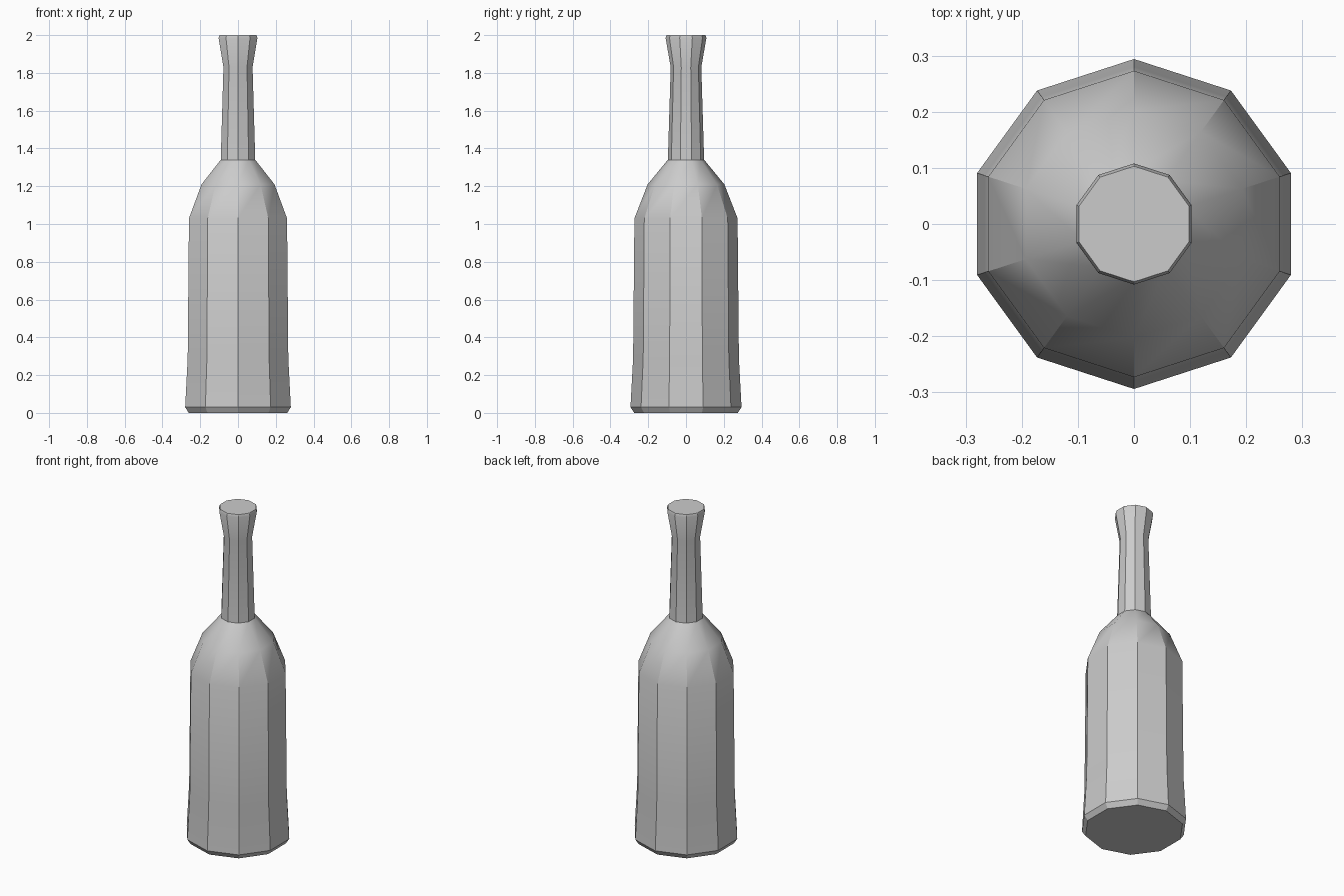
import bpy, bmesh, math

if "Cube" in bpy.data.objects:
    bpy.data.objects.remove(bpy.data.objects["Cube"])

SIDES = 10
# bottle profile: (corner radius, height)
profile = [(0.274, 0.0), (0.294, 0.03), (0.280, 0.29), (0.273, 1.03),
           (0.203, 1.21), (0.096, 1.34), (0.081, 1.83), (0.108, 1.985), (0.103, 2.0)]

bm = bmesh.new()
# one ring of corners per profile point
rings = []
for r, z in profile:
    ring = []
    for i in range(SIDES):
        a = math.pi / 2 + i * math.tau / SIDES
        ring.append(bm.verts.new((r * math.cos(a), r * math.sin(a), z)))
    rings.append(ring)

# side walls
for lo, hi in zip(rings, rings[1:]):
    for i in range(SIDES):
        j = (i + 1) % SIDES
        bm.faces.new((lo[i], lo[j], hi[j], hi[i]))

# base and mouth caps
bm.faces.new(rings[0][::-1])
bm.faces.new(rings[-1])

mesh = bpy.data.meshes.new("bottle")
bm.to_mesh(mesh)
bm.free()
bottle = bpy.data.objects.new("bottle", mesh)
bpy.context.collection.objects.link(bottle)

# keep corners crisp, soften the shoulder
bpy.context.view_layer.objects.active = bottle
bottle.select_set(True)
bpy.ops.object.shade_smooth_by_angle(angle=math.radians(30))
